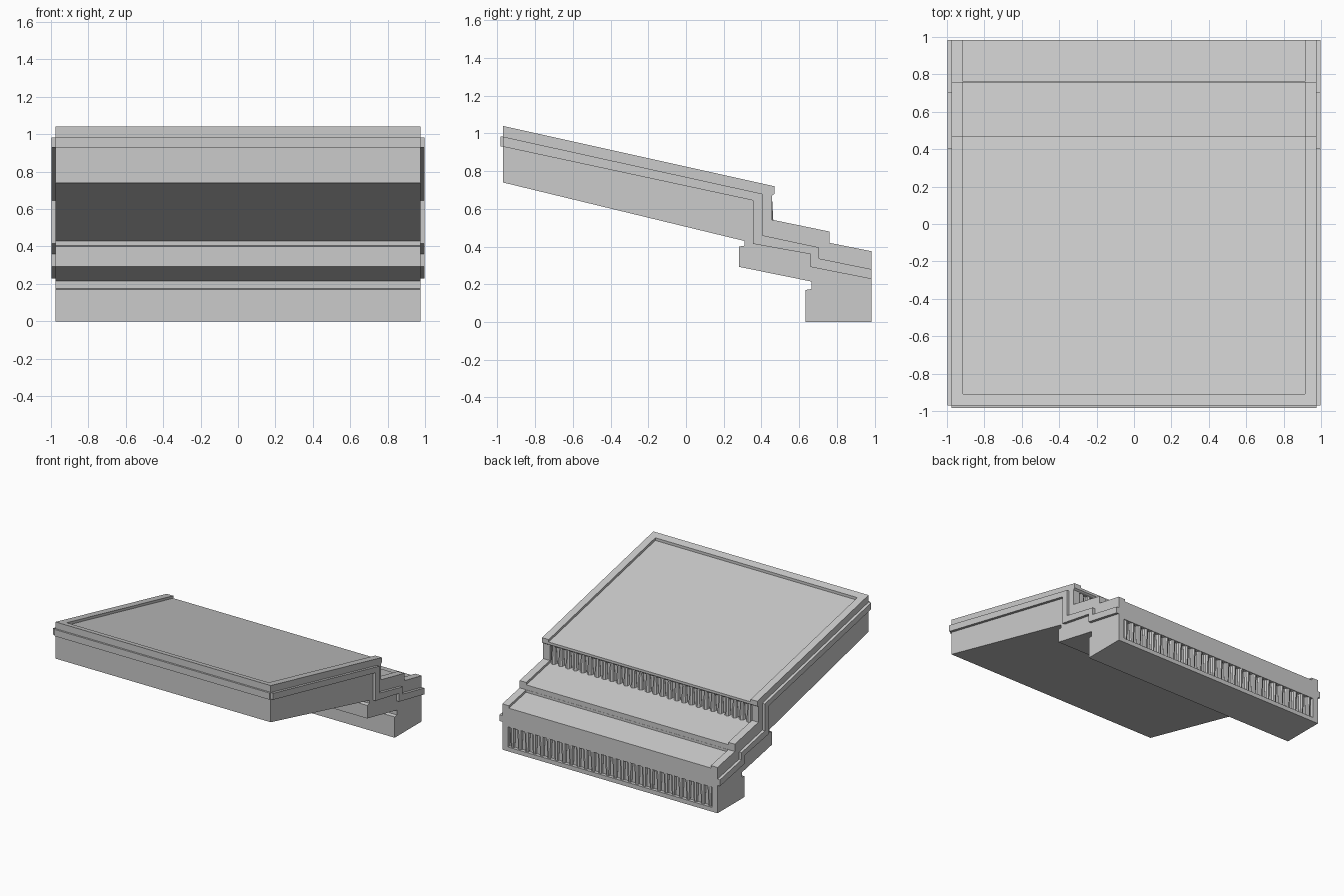
import bpy, bmesh
from mathutils import Matrix

if "Cube" in bpy.data.objects:
    bpy.data.objects.remove(bpy.data.objects["Cube"])


def extrude(name, outline, x0, x1):
    """Solid from a (y, z) outline extruded along x."""
    bm = bmesh.new()
    face = bm.faces.new([bm.verts.new((x0, y, z)) for y, z in outline])
    new = bmesh.ops.extrude_face_region(bm, geom=[face])["geom"]
    verts = [v for v in new if isinstance(v, bmesh.types.BMVert)]
    bmesh.ops.translate(bm, verts=verts, vec=(x1 - x0, 0, 0))
    bmesh.ops.recalc_face_normals(bm, faces=bm.faces)
    mesh = bpy.data.meshes.new(name)
    bm.to_mesh(mesh)
    bm.free()
    obj = bpy.data.objects.new(name, mesh)
    bpy.context.collection.objects.link(obj)
    return obj


def cut(target, cutter):
    cutter.hide_render = True
    mod = target.modifiers.new("cut", "BOOLEAN")
    mod.operation = "DIFFERENCE"
    mod.solver = "EXACT"
    mod.object = cutter
    bpy.context.view_layer.objects.active = target
    bpy.ops.object.modifier_apply(modifier=mod.name)
    bpy.data.objects.remove(cutter)


# Stepped sloping roof block
body = extrude("stepped_block", [
    (-0.97, 1.04), (0.47, 0.72), (0.47, 0.68), (0.455, 0.67), (0.455, 0.543),
    (0.76, 0.48), (0.76, 0.42), (0.985, 0.375), (0.985, 0), (0.635, 0),
    (0.635, 0.17), (0.665, 0.175), (0.665, 0.215), (0.28, 0.293),
    (0.28, 0.40), (0.31, 0.405), (0.31, 0.43), (-0.97, 0.74)], -0.975, 0.975)

# Sunken roof and treads, leaving a raised rim, with a riser recess
cut(body, extrude("tread_cutter", [
    (-0.91, 1.3), (-0.91, 1.005), (0.471, 0.70), (0.471, 0.665),
    (0.435, 0.665), (0.435, 0.528), (0.761, 0.46), (0.761, 0.40),
    (1.1, 0.332), (1.1, 1.3)], -0.915, 0.915))

# Recess in the back wall for the flutes
cut(body, extrude("wall_cutter", [
    (0.957, 0.035), (0.957, 0.20), (1.1, 0.20), (1.1, 0.035)], -0.925, 0.925))

# Stepped trim bands on both sides, and a straight one on the front
band = [
    (-0.97, 0.983), (0.405, 0.68), (0.405, 0.46), (0.705, 0.396),
    (0.705, 0.337), (0.985, 0.28), (0.985, 0.228), (0.66, 0.292),
    (0.66, 0.36), (0.355, 0.415), (0.355, 0.645), (-0.97, 0.93)]
extrude("left_trim_band", band, -0.998, -0.974)
extrude("right_trim_band", band, 0.974, 0.998)
extrude("front_trim_band", [(-0.969, 0.93), (-0.985, 0.93), (-0.985, 0.985),
                            (-0.969, 0.985)], -0.975, 0.975)


def flutes(name, y, z0, z1, half, r_low, r_high, count):
    """Row of tapered faceted ribs."""
    bm = bmesh.new()
    for i in range(count):
        x = -half + 2 * half * i / (count - 1)
        bmesh.ops.create_cone(
            bm, cap_ends=True, segments=8, radius1=r_low, radius2=r_high,
            depth=z1 - z0, matrix=Matrix.Translation((x, y, (z0 + z1) / 2)))
    mesh = bpy.data.meshes.new(name)
    bm.to_mesh(mesh)
    bm.free()
    bpy.context.collection.objects.link(bpy.data.objects.new(name, mesh))


# Ribbed risers
flutes("upper_riser_flutes", 0.438, 0.52, 0.665, 0.885, 0.026, 0.018, 28)
flutes("back_wall_flutes", 0.958, 0.035, 0.20, 0.895, 0.017, 0.024, 28)
